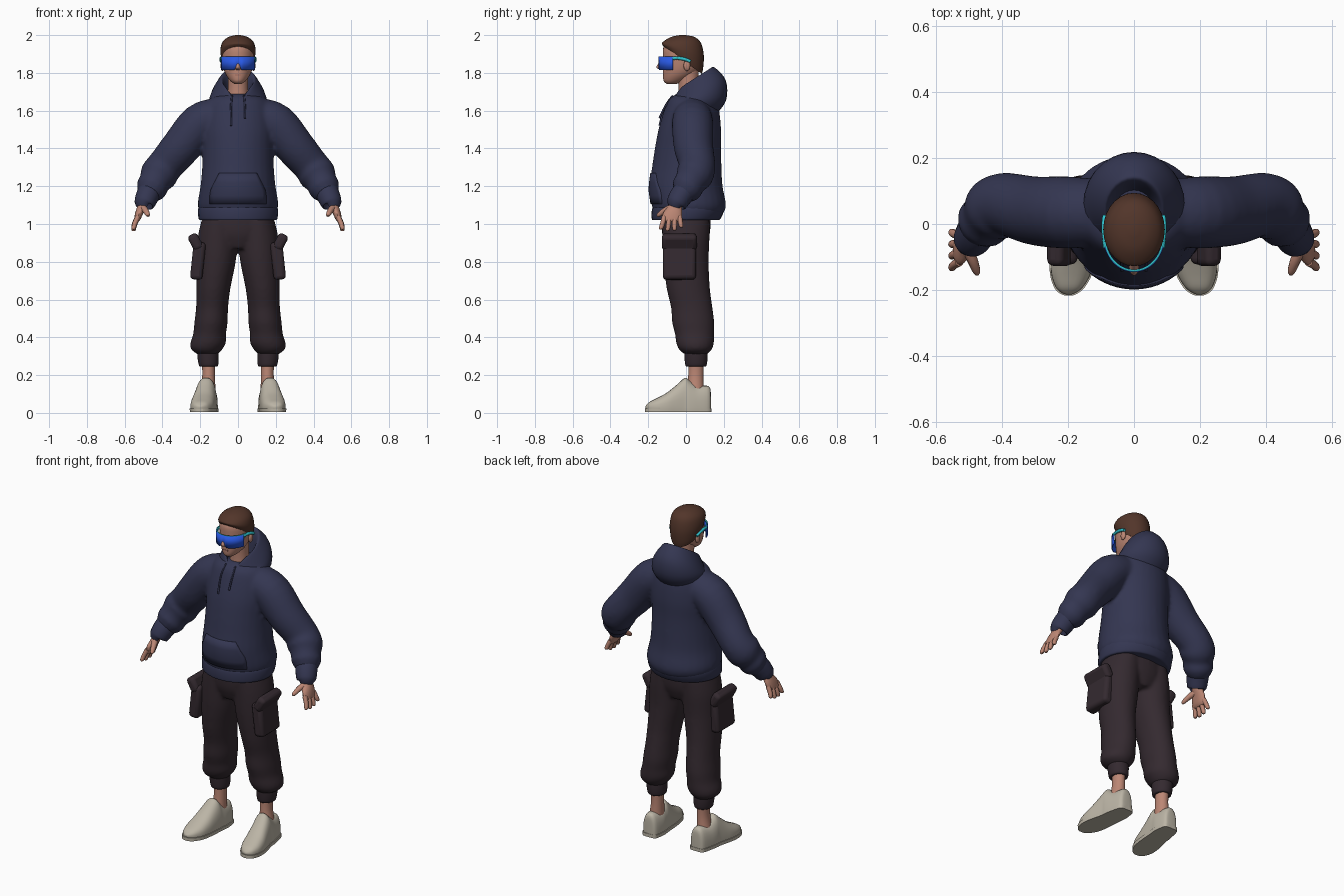
import bpy, bmesh, math
from mathutils import Vector, Matrix

cube = bpy.data.objects.get("Cube")
if cube:
    bpy.data.objects.remove(cube)


def material(name, rgb):
    m = bpy.data.materials.new(name)
    m.use_nodes = True
    m.diffuse_color = (*rgb, 1)
    m.node_tree.nodes["Principled BSDF"].inputs["Base Color"].default_value = (*rgb, 1)
    return m


NAVY = material("navy cloth", (.034, .037, .083))
DARK = material("dark cloth", (.034, .0225, .029))
SKIN = material("skin", (.50, .24, .175))
LIP = material("lip", (.36, .15, .115))
HAIR = material("brown hair", (.085, .036, .023))
BEIGE = material("beige shoe", (.50, .46, .38))
BLUE = material("blue lens", (.022, .10, .78))
CYAN = material("cyan trim", (.03, .55, .62))


def spline(keys, steps):
    """Smooth curve through tuples of numbers."""
    out = []
    for i in range(len(keys) - 1):
        a, b = keys[max(i - 1, 0)], keys[i]
        c, d = keys[i + 1], keys[min(i + 2, len(keys) - 1)]
        for s in range(steps):
            t = s / steps
            out.append([q + .5 * t * (r - p + t * (2 * p - 5 * q + 4 * r - e + t * (3 * (q - r) + e - p)))
                        for p, q, r, e in zip(a, b, c, d)])
    return out + [list(keys[-1])]


def skin_rings(bm, rings):
    rows = [[bm.verts.new(p) for p in ring] for ring in rings]
    n = len(rows[0])
    for a, b in zip(rows, rows[1:]):
        for i in range(n):
            j = (i + 1) % n
            bm.faces.new((a[i], a[j], b[j], b[i]))
    bm.faces.new(rows[0])
    bm.faces.new(rows[-1])


def angles(n):
    return [2 * math.pi * i / n for i in range(n)]


def stack(bm, keys, n=28, steps=4, side=1):
    """Level rings: x, y, z, rx, ry, then optional slope and front dip."""
    rings = []
    for x, y, z, rx, ry, slope, dip in spline([tuple(k) + (0,) * (7 - len(k)) for k in keys], steps):
        rings.append([Vector((side * (x + rx * math.cos(a)), y + ry * math.sin(a),
                              z + slope * ry * math.sin(a) - dip * max(0, -math.sin(a)) ** 6))
                      for a in angles(n)])
    skin_rings(bm, rings)


def tube(bm, keys, n=20, steps=4, side=1):
    """Round rings square to the path: x, y, z, radius."""
    pts = spline(keys, steps)
    rings = []
    for i, (x, y, z, r) in enumerate(pts):
        t = (Vector(pts[min(i + 1, len(pts) - 1)][:3]) - Vector(pts[max(i - 1, 0)][:3])).normalized()
        u = Vector((0, 1, 0)).cross(t).normalized()
        v = t.cross(u)
        ring = [Vector((x, y, z)) + r * (u * math.cos(a) + v * math.sin(a)) for a in angles(n)]
        rings.append([Vector((side * p.x, p.y, p.z)) for p in ring])
    skin_rings(bm, rings)


def box(bm, loc, size, tilt=0):
    bmesh.ops.create_cube(bm, size=1, matrix=Matrix.Translation(loc) @ Matrix.Rotation(tilt, 4, "Y")
                          @ Matrix.Diagonal((*size, 1)))


def finish(name, bm, mat, mirror=False, fuse=0, bevel=0, thick=0):
    bmesh.ops.recalc_face_normals(bm, faces=bm.faces)
    me = bpy.data.meshes.new(name)
    bm.to_mesh(me)
    bm.free()
    me.materials.append(mat)
    ob = bpy.data.objects.new(name, me)
    bpy.context.collection.objects.link(ob)
    bpy.context.view_layer.objects.active = ob
    bpy.ops.object.select_all(action="DESELECT")
    ob.select_set(True)
    bpy.ops.object.shade_smooth_by_angle(angle=math.radians(50))
    if thick:
        ob.modifiers.new("Thickness", "SOLIDIFY").thickness = thick
    if bevel:
        b = ob.modifiers.new("Bevel", "BEVEL")
        b.width, b.segments = bevel, 3
    if mirror:
        m = ob.modifiers.new("Mirror", "MIRROR")
        m.use_mirror_merge = False
    if fuse:
        r = ob.modifiers.new("Fuse", "REMESH")
        r.mode, r.voxel_size, r.use_smooth_shade = "VOXEL", fuse, True
        s = ob.modifiers.new("Soften", "SMOOTH")
        s.factor, s.iterations = .5, 8


def part(name, builder, keys, mat, mirror=False, **kw):
    bm = bmesh.new()
    builder(bm, keys, **kw)
    finish(name, bm, mat, mirror)


# Hoodie body with sleeves fused on
bm = bmesh.new()
stack(bm, [(0, .015, 1.05, .195, .18), (0, .015, 1.1, .214, .197), (0, 0, 1.2, .199, .194),
           (0, .004, 1.3, .19, .184), (0, .01, 1.4, .187, .175), (0, .02, 1.5, .19, .166),
           (0, .03, 1.6, .178, .146), (0, .033, 1.66, .15, .124), (0, .04, 1.69, .09, .09)])
for s in (1, -1):
    tube(bm, [(.1, .035, 1.57, .1), (.2, .035, 1.53, .11), (.3, .04, 1.41, .105), (.385, .06, 1.31, .096),
              (.42, .045, 1.26, .1), (.443, .02, 1.22, .083), (.46, .002, 1.185, .083),
              (.48, -.025, 1.15, .054)], side=s)
finish("hoodie_body", bm, NAVY, fuse=.011)
part("hem_band", stack, [(0, -.003, 1.02, .195, .172), (0, 0, 1.025, .207, .181), (0, .008, 1.06, .212, .19),
                         (0, .012, 1.09, .208, .188), (0, .012, 1.1, .19, .17)], NAVY)
part("sleeve_cuffs", tube, [(.47, -.01, 1.17, .062), (.483, -.032, 1.14, .06), (.497, -.052, 1.105, .053),
                            (.498, -.054, 1.1, .035)], NAVY, True)

# Lowered hood with open collar
part("hood", stack, [(0, .05, 1.57, .11, .1), (0, .06, 1.64, .152, .152, .1), (0, .066, 1.70, .138, .145, .4),
                     (0, .045, 1.757, .1, .112, .6, .03), (0, .038, 1.765, .085, .095, .63, .05),
                     (0, .03, 1.73, .072, .085, .5, .04), (0, .03, 1.66, .06, .07, .1)], NAVY)

# Front pouch, curved over the belly
bm = bmesh.new()
rows = []
for z, half in ((1.105, .15), (1.15, .15), (1.18, .145), (1.22, .125), (1.27, .1)):
    xs = [half * (i / 8 - 1) for i in range(17)]
    depth = .2 - .14 * abs(z - 1.19)
    rows.append([bm.verts.new((x, -depth * math.sqrt(1 - (x / .205) ** 2), z)) for x in xs])
for a, b in zip(rows, rows[1:]):
    for i in range(16):
        bm.faces.new((a[i], a[i + 1], b[i + 1], b[i]))
finish("front_pouch", bm, NAVY, thick=.012)

# Drawstrings
bm = bmesh.new()
for s, end in ((1, 1.56), (-1, 1.52)):
    tube(bm, [(.032, -.07, 1.68, .005), (.037, -.112, 1.62, .005), (.037, -.14, end, .006)], n=8, side=s)
finish("drawstrings", bm, NAVY)

# Trousers
bm = bmesh.new()
stack(bm, [(0, 0, 1.05, .185, .13), (0, 0, .95, .19, .127), (0, 0, .87, .1, .1)])
for s in (1, -1):
    stack(bm, [(.1, 0, 1.03, .09, .125), (.107, 0, .93, .106, .125), (.115, 0, .8, .103, .12),
               (.13, .012, .66, .09, .115), (.137, .03, .56, .085, .11), (.143, .038, .48, .088, .112),
               (.15, .045, .42, .087, .104), (.158, .048, .37, .094, .1), (.166, .05, .335, .082, .087),
               (.16, .052, .31, .054, .06)], side=s)
finish("trousers", bm, DARK, fuse=.01)
part("trouser_cuffs", stack, [(.16, .052, .34, .057, .062), (.158, .053, .29, .056, .061),
                              (.156, .053, .25, .05, .055), (.156, .053, .247, .036, .04)], DARK, True)
bm = bmesh.new()
box(bm, (.212, -.035, .805), (.065, .175, .2), math.radians(-6))
box(bm, (.225, -.035, .905), (.055, .185, .09), math.radians(28))
finish("cargo_pockets", bm, DARK, mirror=True, bevel=.02)

# Ankles and shoes
part("ankles", stack, [(.158, .055, .3, .036, .042), (.155, .052, .2, .034, .04), (.16, .05, .12, .04, .045)],
     SKIN, True)


def shoe(bm, keys, low, high):
    """Rings along the foot: x, y, half width, top."""
    rings = []
    for x, y, w, top in spline(keys, 4):
        ring = []
        for a in angles(28):
            rise = math.copysign(abs(math.sin(a)) ** .8, math.sin(a))
            ring.append(Vector((x + w * math.copysign(abs(math.cos(a)) ** .8, math.cos(a)), y,
                                min(high, max(low, .03 + (top - .03) * rise)))))
        rings.append(ring)
    skin_rings(bm, rings)


SHOE = [(.16, .132, .016, .09), (.16, .122, .042, .14), (.163, .06, .056, .145), (.168, .02, .058, .17),
        (.17, -.005, .058, .186), (.177, -.05, .062, .148), (.185, -.1, .065, .108), (.191, -.15, .06, .08),
        (.196, -.19, .042, .06), (.198, -.207, .024, .045), (.198, -.214, .008, .036)]
part("shoe_uppers", shoe, SHOE, BEIGE, True, low=.01, high=1)
part("shoe_soles", shoe, [(x, y * 1.015, w + .004, .3) for x, y, w, top in SHOE], BEIGE, True, low=.004, high=.024)

# Hands
bm = bmesh.new()
stack(bm, [(.493, -.045, 1.13, .03, .034), (.507, -.058, 1.095, .026, .036), (.522, -.07, 1.06, .022, .05),
           (.533, -.076, 1.025, .017, .05), (.536, -.076, 1.012, .009, .04)], n=16)
for i, length in enumerate((.055, .063, .06, .045)):
    y = -.115 + .027 * i
    tip = y - .018 + .009 * i
    tube(bm, [(.53, y, 1.04, .0135), (.546, (y + tip) / 2, 1.03 - length / 2, .013),
              (.553, tip, 1.032 - length, .011), (.554, tip, 1.026 - length, .005)], n=10)
tube(bm, [(.507, -.07, 1.09, .019), (.49, -.11, 1.072, .016), (.478, -.142, 1.05, .012),
          (.476, -.153, 1.042, .006)], n=10)
finish("hands", bm, SKIN, mirror=True)

# Head, neck, nose and ears
bm = bmesh.new()
stack(bm, [(0, -.076, 1.742, .02, .026), (0, -.063, 1.757, .04, .055), (0, -.038, 1.79, .064, .084),
           (0, -.022, 1.83, .078, .1), (0, -.018, 1.88, .084, .104), (0, -.017, 1.93, .082, .104),
           (0, -.017, 1.965, .06, .08), (0, -.017, 1.98, .02, .03)])
stack(bm, [(0, .02, 1.62, .062, .062), (0, .014, 1.72, .052, .053), (0, .01, 1.82, .055, .058)])
stack(bm, [(0, -.115, 1.875, .008, .012), (0, -.128, 1.845, .012, .022), (0, -.131, 1.827, .015, .025),
           (0, -.122, 1.815, .01, .012)], n=12)
for s in (1, -1):
    bmesh.ops.create_uvsphere(bm, u_segments=14, v_segments=8, radius=1,
                              matrix=Matrix.Translation((s * .082, .005, 1.838)) @ Matrix.Diagonal((.011, .018, .028, 1)))
finish("head", bm, SKIN)
bm = bmesh.new()
box(bm, (0, -.12, 1.788), (.034, .006, .006))
finish("mouth", bm, LIP)

# Short hair, low at the nape and high at the brow
part("hair", stack, [(0, -.012, 1.862, .083, .096, -.7), (0, -.015, 1.885, .09, .106, -.55),
                     (0, -.017, 1.925, .093, .111, -.28), (0, -.017, 1.965, .081, .096, -.06),
                     (0, -.017, 1.99, .05, .062), (0, -.017, 2.0, .012, .015)], HAIR)


# Wrap-around visor with trim and temples
def visor_strip(name, mat, top, bottom, notch, start, grow):
    bm = bmesh.new()
    last = None
    for i in range(33):
        a = math.pi + start + (math.pi - 2 * start) * i / 32
        x, y = (.093 + grow) * math.cos(a), -.04 + (.106 + grow) * math.sin(a)
        low = bottom + notch * max(0, 1 - abs(x) / .022)
        pair = [bm.verts.new((x, y, low)), bm.verts.new((x, y, top))]
        if last:
            bm.faces.new((last[0], pair[0], pair[1], last[1]))
        last = pair
    finish(name, bm, mat, thick=.006)


visor_strip("visor_lens", BLUE, 1.886, 1.815, .025, .28, 0)
visor_strip("visor_trim", CYAN, 1.888, 1.88, 0, .12, -.002)
bm = bmesh.new()
tube(bm, [(.086, -.072, 1.877, .008), (.0885, -.04, 1.878, .009), (.0895, -.005, 1.872, .009),
          (.0885, .024, 1.86, .008)], n=8)
finish("visor_temples", bm, CYAN, mirror=True)
